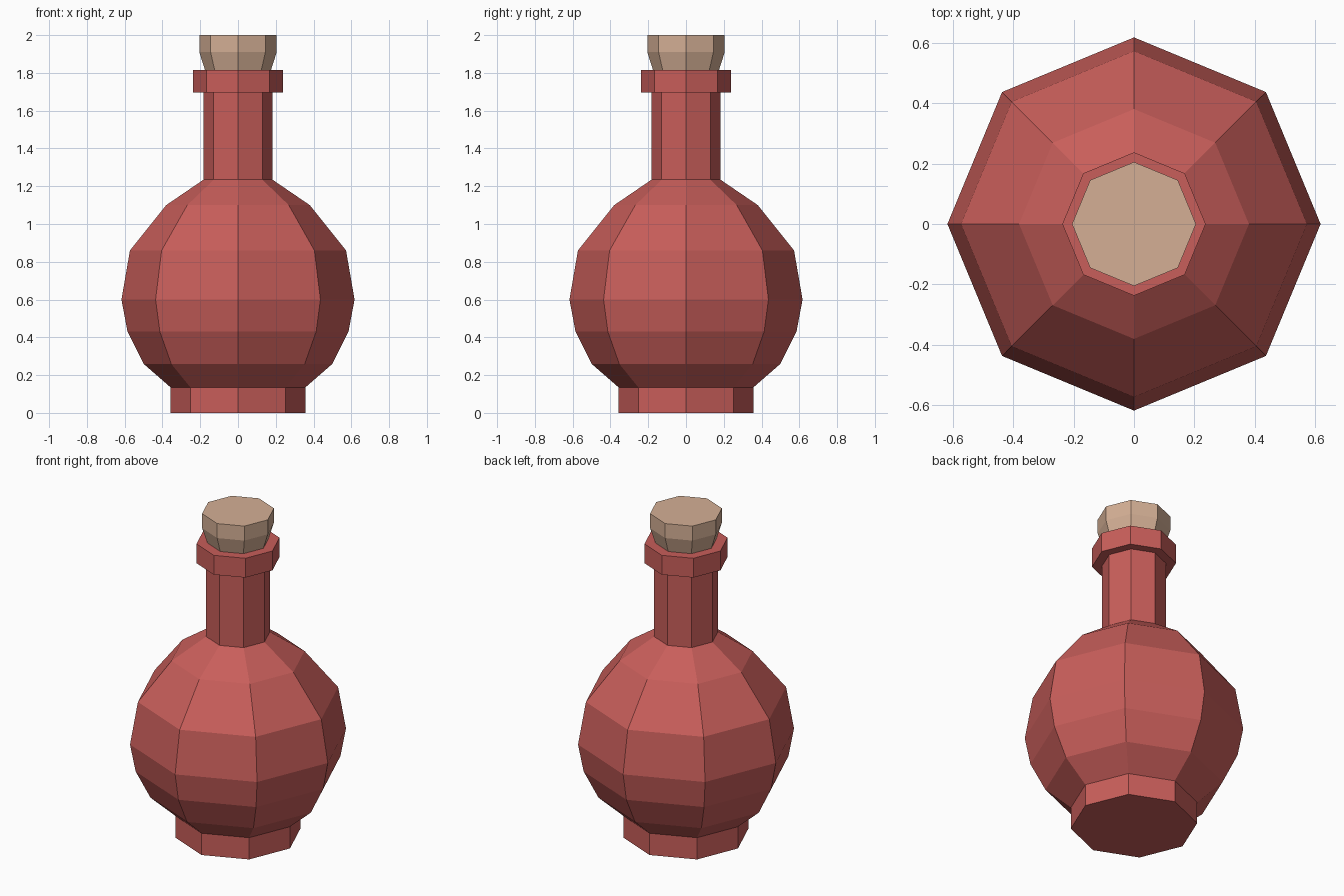
import bpy, bmesh, math

cube = bpy.data.objects.get("Cube")
if cube:
    bpy.data.objects.remove(cube, do_unlink=True)

SIDES = 8


def make_material(name, color):
    mat = bpy.data.materials.new(name)
    mat.use_nodes = True
    mat.diffuse_color = color
    mat.node_tree.nodes["Principled BSDF"].inputs["Base Color"].default_value = color
    return mat


def lathe(name, profile, mat):
    """Closed faceted solid turned about z from (radius, height) pairs."""
    bm = bmesh.new()
    rings = []
    for r, z in profile:
        angles = [math.tau * i / SIDES for i in range(SIDES)]
        rings.append([bm.verts.new((r * math.cos(a), r * math.sin(a), z)) for a in angles])
    for low, high in zip(rings, rings[1:]):
        for i in range(SIDES):
            j = (i + 1) % SIDES
            bm.faces.new((low[i], low[j], high[j], high[i]))
    bm.faces.new(rings[0][::-1])
    bm.faces.new(rings[-1])
    bmesh.ops.recalc_face_normals(bm, faces=bm.faces)
    mesh = bpy.data.meshes.new(name)
    bm.to_mesh(mesh)
    bm.free()
    mesh.materials.append(mat)
    obj = bpy.data.objects.new(name, mesh)
    bpy.context.collection.objects.link(obj)
    return obj


red = make_material("red glass", (0.58, 0.112, 0.103, 1))
tan = make_material("cork tan", (0.66, 0.43, 0.30, 1))

# Bottle: foot, round belly, straight neck and lip
foot = [(0.357, 0), (0.357, 0.135)]
belly = [(0.5, 0.26), (0.585, 0.43), (0.617, 0.6), (0.572, 0.86), (0.38, 1.1)]
neck = [(0.182, 1.235), (0.182, 1.695)]
lip = [(0.237, 1.695), (0.237, 1.815)]
lathe("bottle", foot + belly + neck + lip, red)

# Stopper: tapered plug seated in the lip
lathe("cork", [(0.17, 1.8), (0.205, 1.91), (0.205, 2)], tan)
